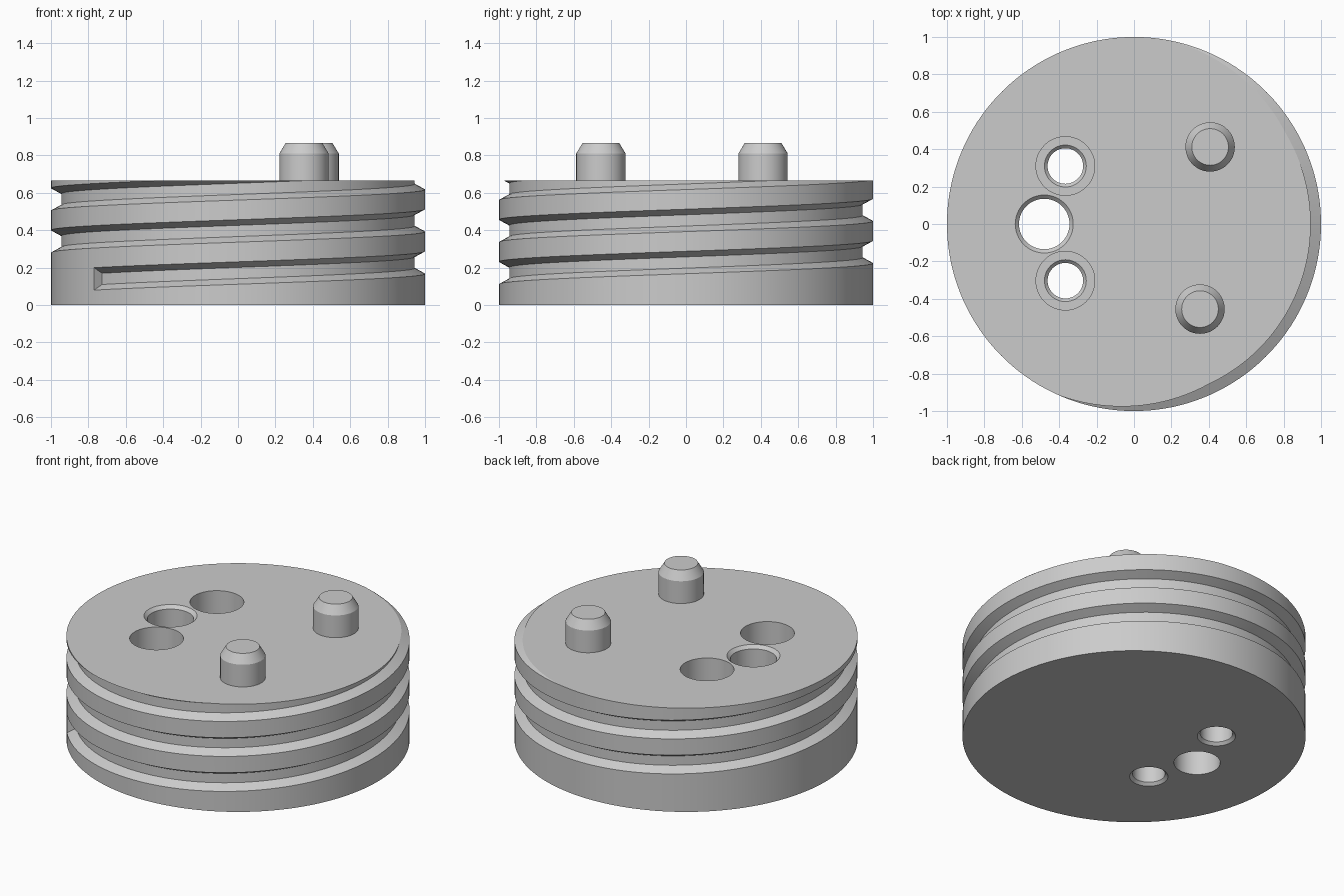
import bpy
import bmesh
from math import cos, sin, tau, radians

cube = bpy.data.objects.get("Cube")
if cube:
    bpy.data.objects.remove(cube)

HEIGHT = 0.667
PITCH = 0.225
TURNS = 3
STEPS = 144
START = radians(219.7)
# Groove cross-section: radius, height above the groove's lower lip
GROOVE = [(1, 0), (0.945, 0.03), (0.945, 0.09), (1, 0.12)]

grey = bpy.data.materials.new("plain grey")
grey.use_nodes = True
grey.diffuse_color = (0.6, 0.6, 0.6, 1)
grey.node_tree.nodes["Principled BSDF"].inputs["Base Color"].default_value = grey.diffuse_color


def make_object(name, bm):
    bmesh.ops.recalc_face_normals(bm, faces=bm.faces)
    mesh = bpy.data.meshes.new(name)
    bm.to_mesh(mesh)
    bm.free()
    mesh.materials.append(grey)
    obj = bpy.data.objects.new(name, mesh)
    bpy.context.collection.objects.link(obj)
    return obj


def activate(obj):
    bpy.ops.object.select_all(action='DESELECT')
    obj.select_set(True)
    bpy.context.view_layer.objects.active = obj


def turned(name, profile, centre, segments=48):
    """Closed solid of revolution from (radius, z) points, bottom to top."""
    bm = bmesh.new()
    rings = [[bm.verts.new((centre[0] + r * cos(tau * i / segments),
                            centre[1] + r * sin(tau * i / segments), z))
              for i in range(segments)] for r, z in profile]
    for low, high in zip(rings, rings[1:]):
        for i in range(segments):
            j = (i + 1) % segments
            bm.faces.new((low[i], low[j], high[j], high[i]))
    bm.faces.new(rings[0][::-1])
    bm.faces.new(rings[-1])
    return make_object(name, bm)


def wall_profile(turn):
    """Outer wall at a fraction of a turn past the groove's start, cut at the top."""
    points = [(1, 0)]
    for k in range(TURNS):
        base = 0.08 + PITCH * (k + turn)
        points += [(r, base + z) for r, z in GROOVE]
    points.append((1, 2))
    for (r0, z0), (r1, z1) in zip(points, points[1:]):
        if z0 <= HEIGHT < z1:
            rim = r0 + (r1 - r0) * (HEIGHT - z0) / (z1 - z0)
    return [(r, z) if z < HEIGHT else (rim, HEIGHT) for r, z in points]


# Disc with a helical groove that starts low on the front and runs out at the top
bm = bmesh.new()
columns = []
for i in range(STEPS):
    a = START + tau * i / STEPS
    columns.append([bm.verts.new((r * cos(a), r * sin(a), z))
                    for r, z in wall_profile(i / STEPS)])
first = columns[0]
# The last column meets the first one, shifted by one turn of the groove
closing = first[:1] + first[5:-1] + first[-1:] * 5
for left, right in zip(columns, columns[1:] + [closing]):
    for j in range(len(left) - 1):
        corners = [left[j], right[j], right[j + 1], left[j + 1]]
        if right is closing and j == 0:
            corners = [left[0], first[0], first[1], first[4], first[5], left[1]]
        corners = list(dict.fromkeys(corners))
        if len(corners) > 2:
            bm.faces.new(corners)
bm.faces.new(first[1:5])
bm.faces.new([c[0] for c in columns][::-1])
bm.faces.new([c[-1] for c in columns])
bmesh.ops.remove_doubles(bm, verts=bm.verts, dist=0.00005)
disc = make_object("grooved_disc", bm)

# Holes: one large with a top chamfer, two counterbored with chamfered lips
FLOOR = 0.42
wide_hole = [(0.135, -0.1), (0.135, HEIGHT - 0.02), (0.155, HEIGHT), (0.155, 1)]
socket = [(0.112, -0.1), (0.112, 0), (0.095, 0.017), (0.095, FLOOR - 0.017),
          (0.112, FLOOR), (0.157, FLOOR), (0.157, 1)]
cutters = [turned("wide_hole_cutter", wide_hole, (-0.48, 0)),
           turned("left_socket_cutter", socket, (-0.367, 0.31)),
           turned("right_socket_cutter", socket, (-0.367, -0.303))]
activate(disc)
for cutter in cutters:
    cutter.hide_render = True
    mod = disc.modifiers.new("hole", 'BOOLEAN')
    mod.operation = 'DIFFERENCE'
    mod.solver = 'EXACT'
    mod.object = cutter
    bpy.ops.object.modifier_apply(modifier=mod.name)
    bpy.data.objects.remove(cutter)

# Locating pins with chamfered tips
pin = [(0.132, HEIGHT - 0.01), (0.132, 0.81), (0.098, 0.867)]
parts = [disc, turned("back_pin", pin, (0.407, 0.412)),
         turned("front_pin", pin, (0.353, -0.455))]

for part in parts:
    activate(part)
    bpy.ops.object.shade_smooth_by_angle(angle=radians(25))
